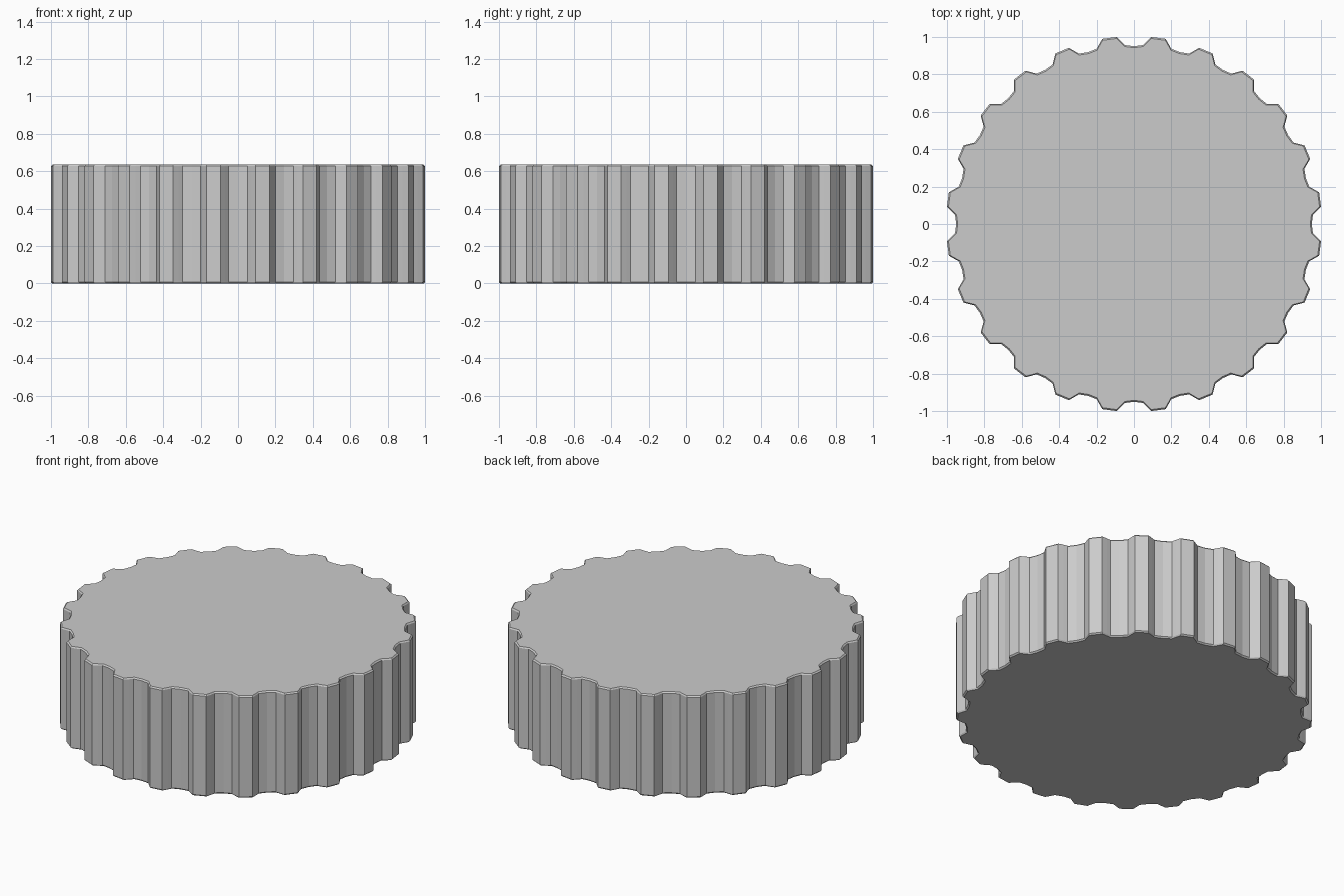
import bpy, bmesh
from math import cos, sin, radians

if "Cube" in bpy.data.objects:
    bpy.data.objects.remove(bpy.data.objects["Cube"])

TEETH, HEIGHT, EDGE = 24, 0.635, 0.008
# One tooth: (degrees from its centre, radius)
TOOTH = [(-7.5, 0.951), (-4.5, 0.958), (-3.5, 0.978), (-2.2, 1.0043),
         (2.2, 1.0043), (3.5, 0.978), (4.5, 0.958)]


def ring(bm, z, inset):
    verts = []
    for i in range(TEETH):
        for offset, r in TOOTH:
            a = radians((i + 0.5) * 360 / TEETH + offset)
            verts.append(bm.verts.new(((r - inset) * cos(a), (r - inset) * sin(a), z)))
    return verts


# Fluted disc with finely chamfered top and bottom rims
bm = bmesh.new()
rings = [ring(bm, 0, EDGE), ring(bm, EDGE, 0),
         ring(bm, HEIGHT - EDGE, 0), ring(bm, HEIGHT, EDGE)]
n = len(rings[0])
for low, high in zip(rings, rings[1:]):
    for i in range(n):
        j = (i + 1) % n
        bm.faces.new((low[i], low[j], high[j], high[i]))
bm.faces.new(rings[0][::-1])
bm.faces.new(rings[-1])

mesh = bpy.data.meshes.new("fluted_disc")
bm.to_mesh(mesh)
bm.free()
disc = bpy.data.objects.new("fluted_disc", mesh)
bpy.context.collection.objects.link(disc)
